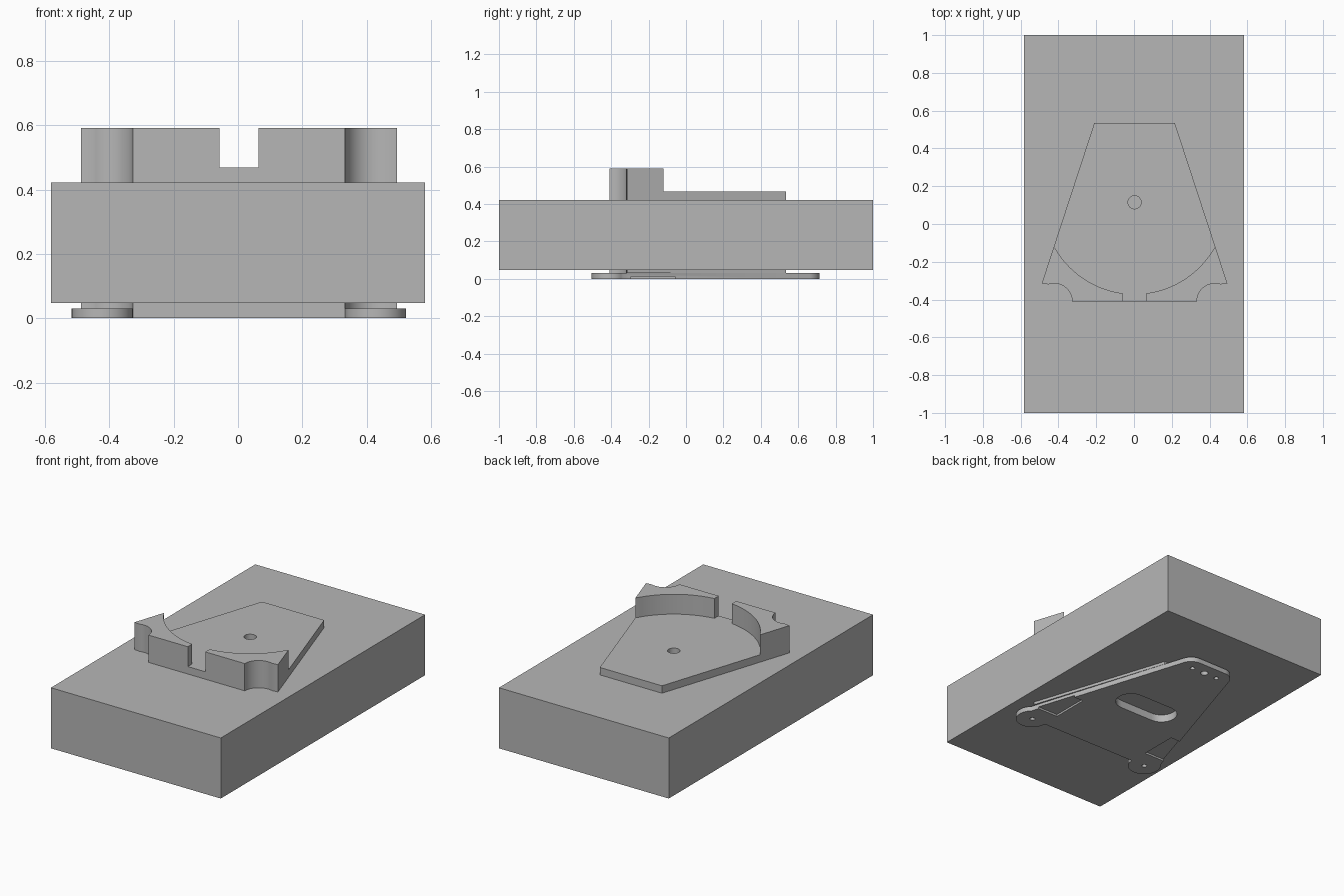
import bpy, bmesh
from math import sin, cos, radians, hypot, atan2, degrees

if "Cube" in bpy.data.objects:
    bpy.data.objects.remove(bpy.data.objects["Cube"])

OX = 0.003           # small sideways offset of the fitting on the slab
SLAB_Z = (0.047, 0.422)
PLATE_TOP, BLOCK_TOP, FLANGE_TOP = 0.468, 0.591, 0.03
HOLE = (0.0, 0.115)  # centre shared by hole, slot and curved wall
TAB, TAB_R = (0.425, -0.41), 0.095

grey = bpy.data.materials.new("plain grey")
grey.diffuse_color = (0.47, 0.47, 0.47, 1)
grey.use_nodes = True
grey.node_tree.nodes["Principled BSDF"].inputs["Base Color"].default_value = grey.diffuse_color


def arc(c, r, a0, a1, n=16):
    return [(c[0] + r * cos(radians(a0 + (a1 - a0) * i / n)),
             c[1] + r * sin(radians(a0 + (a1 - a0) * i / n))) for i in range(n + 1)]


def mirrored(half):
    """Close a right-hand half outline with its left-hand mirror."""
    return half + [(-x, y) for x, y in reversed(half)]


def prism(name, outline, z0, z1, dx=OX):
    """Extrude a flat outline between two heights."""
    bm = bmesh.new()
    face = bm.faces.new([bm.verts.new((x + dx, y, z0)) for x, y in outline])
    top = bmesh.ops.extrude_face_region(bm, geom=[face])
    verts = [v for v in top["geom"] if isinstance(v, bmesh.types.BMVert)]
    bmesh.ops.translate(bm, verts=verts, vec=(0, 0, z1 - z0))
    bmesh.ops.recalc_face_normals(bm, faces=bm.faces)
    mesh = bpy.data.meshes.new(name)
    bm.to_mesh(mesh)
    bm.free()
    mesh.materials.append(grey)
    ob = bpy.data.objects.new(name, mesh)
    bpy.context.collection.objects.link(ob)
    return ob


def activate(ob):
    bpy.ops.object.select_all(action="DESELECT")
    ob.select_set(True)
    bpy.context.view_layer.objects.active = ob


def cut(ob, outline, z0, z1):
    """Cut a prism out of a part."""
    cutter = prism("cutter", outline, z0, z1)
    cutter.hide_render = True
    mod = ob.modifiers.new("cut", "BOOLEAN")
    mod.operation, mod.solver, mod.object = "DIFFERENCE", "EXACT", cutter
    activate(ob)
    bpy.ops.object.modifier_apply(modifier=mod.name)
    bpy.data.objects.remove(cutter)


def side_x(y):
    """Right edge of the tapered fitting."""
    return 0.493 + (0.213 - 0.493) * (y + 0.32) / (0.535 + 0.32)


# Slab
slab = prism("slab", [(-0.582, -1), (0.582, -1), (0.582, 1), (-0.582, 1)], *SLAB_Z, dx=0)

# Tapered fitting with scooped front corners, above and below the slab
scoop = arc(TAB, TAB_R, 180, 72)
outline = mirrored([(0.33, -0.41)] + scoop[1:] + [(side_x(-0.315), -0.315), (0.213, 0.535)])
top_plate = prism("top_plate", outline, SLAB_Z[1], PLATE_TOP)
under_plate = prism("under_plate", outline, FLANGE_TOP, SLAB_Z[0])

# Raised blocks with curved inner wall
R = 0.486
y_end = -0.12
a_end = degrees(atan2(y_end - HOLE[1], side_x(y_end)))
a_gap = degrees(atan2(-(R * R - 0.06 ** 2) ** 0.5, 0.06))
block = [(0.06, -0.41)] + scoop + [(side_x(-0.315), -0.315), (side_x(y_end), y_end)]
block += arc(HOLE, R, a_end, a_gap, 24)[1:]
blocks = [prism("right_block", block, PLATE_TOP, BLOCK_TOP),
          prism("left_block", [(-x, y) for x, y in block], PLATE_TOP, BLOCK_TOP)]

# Flange with round tabs in front and a rounded back end
back_y, r = 0.715, 0.08
tilt = degrees(atan2(0.28, 0.855))
cx = side_x(back_y - r) - r / cos(radians(tilt))
half = arc(TAB, TAB_R, 180, 408, 32)
half += arc((cx, back_y - r), r, tilt, 90, 12)
flange = prism("flange", mirrored(half), 0, FLANGE_TOP)

# Centre hole on top
cut(top_plate, arc(HOLE, 0.035, 0, 345, 23), SLAB_Z[1] - 0.02, PLATE_TOP + 0.05)

# Long slot from below
slot = arc((0.115, HOLE[1]), 0.09, -90, 90) + arc((-0.115, HOLE[1]), 0.09, 90, 270)
cut(flange, slot, -0.05, 0.1)
cut(under_plate, slot, 0.0, 0.1)

# Screw holes in tabs and back end
for x, y, rad in ((0.425, -0.41, 0.015), (-0.425, -0.41, 0.015), (0, 0.64, 0.022),
                  (0.09, 0.64, 0.014), (-0.09, 0.64, 0.014)):
    cut(flange, arc((x, y), rad, 0, 337.5, 15), -0.05, 0.1)

# Shallow side recesses
for s in (1, -1):
    cut(flange, [(s * 0.335, -0.295), (s * 0.6, -0.295), (s * 0.6, -0.06), (s * 0.335, -0.06)],
        -0.05, 0.012)

for ob in (slab, top_plate, under_plate, flange, *blocks):
    activate(ob)
    bpy.ops.object.shade_smooth_by_angle(angle=radians(30))
